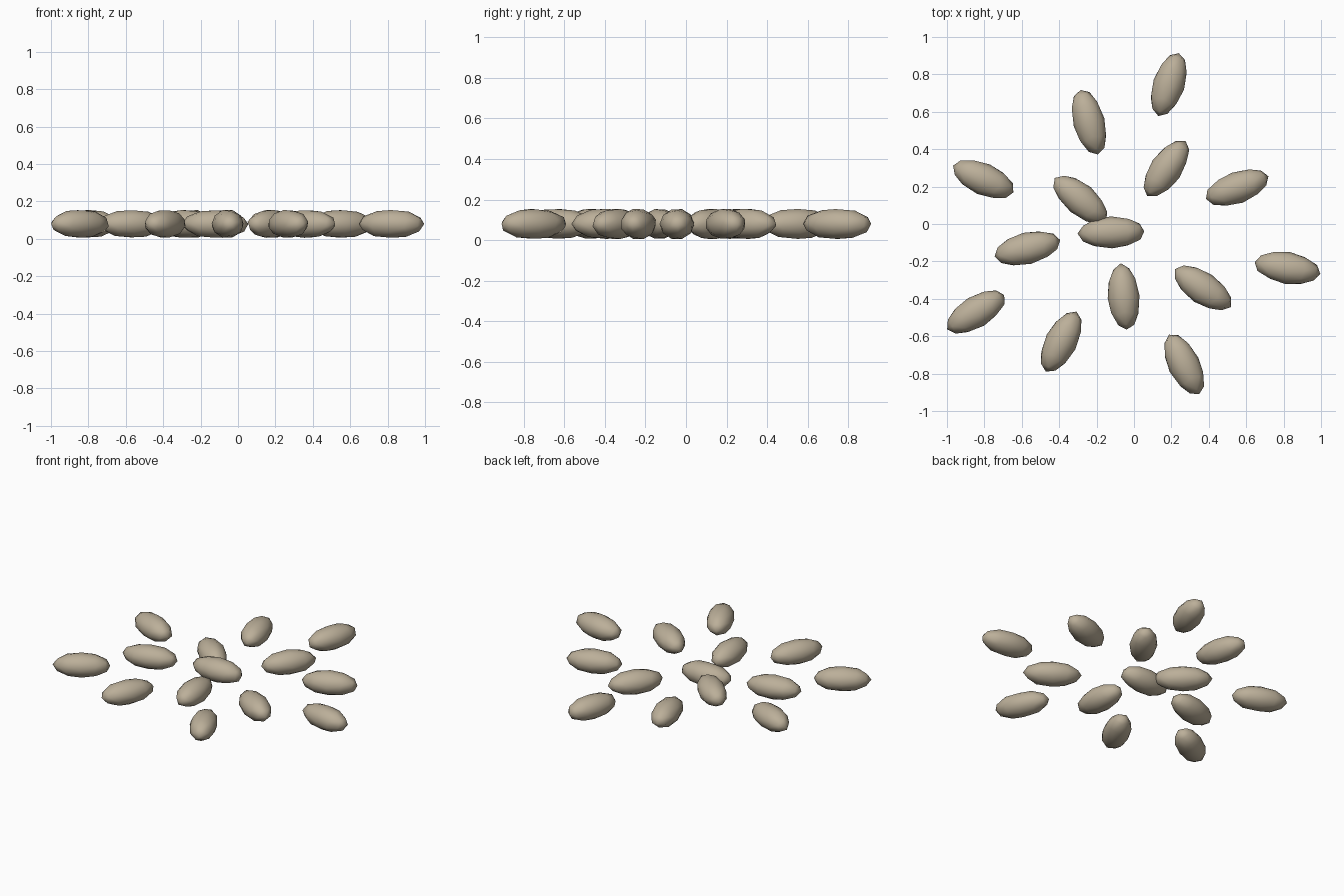
import bpy, bmesh, math, random
from mathutils import Matrix, Vector

cube = bpy.data.objects.get("Cube")
if cube:
    bpy.data.objects.remove(cube, do_unlink=True)

random.seed(4)
husk = bpy.data.materials.new("pale_tan_husk")
husk.use_nodes = True
colour = (0.50, 0.43, 0.32, 1)
husk.diffuse_color = colour
husk.node_tree.nodes["Principled BSDF"].inputs["Base Color"].default_value = colour

HALF = Vector((0.182, 0.087, 0.078))


def grain(name, x, y, angle):
    """One slightly uneven, faceted oval seed lying flat."""
    bm = bmesh.new()
    bmesh.ops.create_icosphere(bm, subdivisions=2, radius=1)
    # Turn a corner of the sphere toward each end so the tips are pointed
    bm.transform(Matrix.Rotation(math.pi / 2, 4, 'Y'))
    for v in bm.verts:
        v.co *= random.uniform(0.96, 1.0)
        v.co = v.co * HALF
    for f in bm.faces:
        f.smooth = True
    mesh = bpy.data.meshes.new(name)
    bm.to_mesh(mesh)
    bm.free()
    mesh.materials.append(husk)
    obj = bpy.data.objects.new(name, mesh)
    obj.location = (x, y, 0.08)
    obj.rotation_euler.z = math.radians(angle)
    bpy.context.collection.objects.link(obj)


# Scattered seeds: centre x, centre y, heading in degrees
layout = [
    (0.185, 0.745, 72), (-0.24, 0.545, 105), (-0.805, 0.24, -24),
    (-0.285, 0.13, -40), (-0.12, -0.045, 2), (-0.57, -0.13, 14),
    (-0.845, -0.47, 31), (-0.39, -0.63, 63), (-0.055, -0.39, 95),
    (0.368, -0.343, -34), (0.82, -0.235, -10), (0.268, -0.752, 117),
    (0.172, 0.295, 55), (0.553, 0.195, 20),
]
for i, (x, y, angle) in enumerate(layout, 1):
    grain(f"seed_{i}", x, y, angle)
